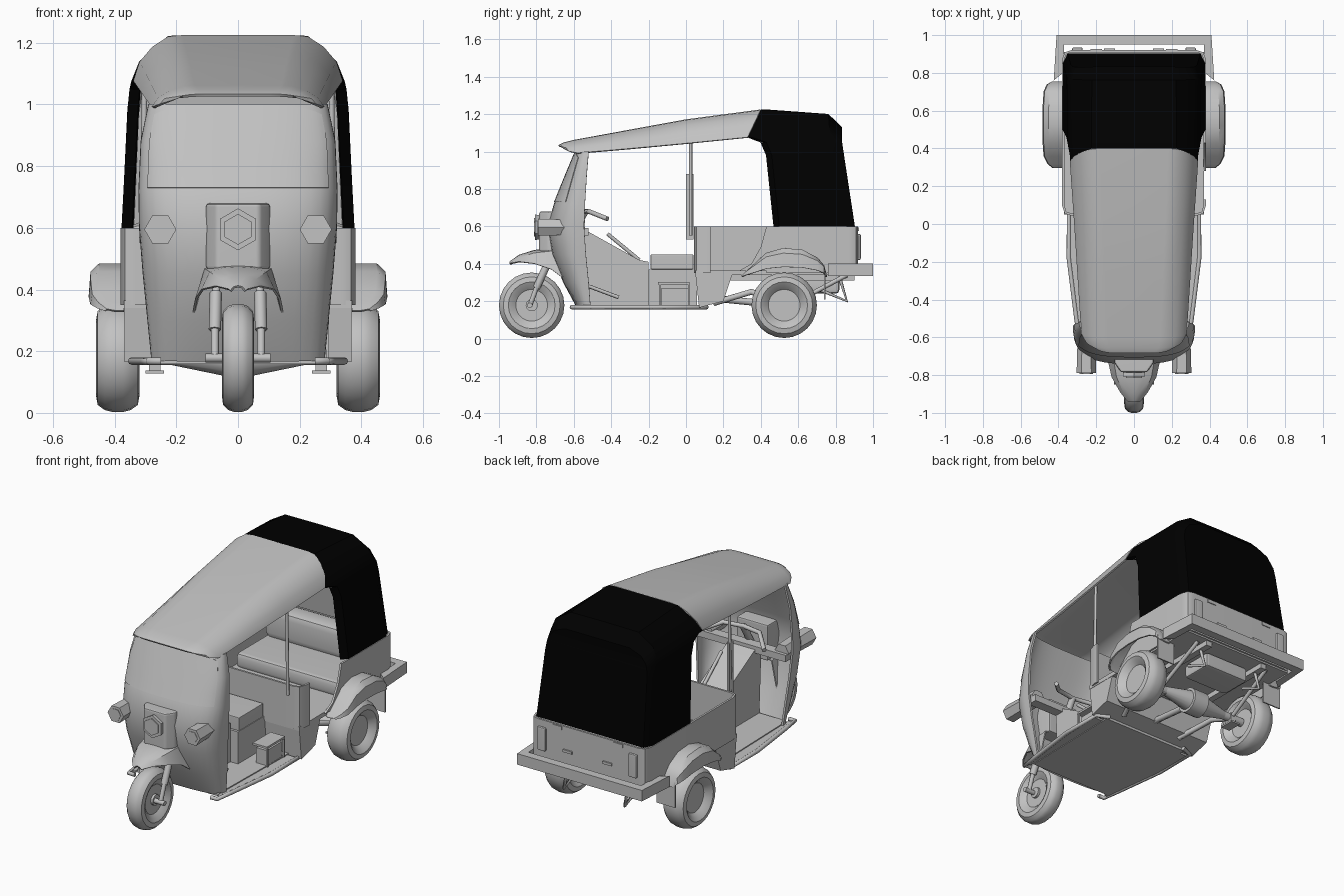
import bpy, bmesh
from math import sin, cos, radians, pi
from mathutils import Matrix

if "Cube" in bpy.data.objects:
    bpy.data.objects.remove(bpy.data.objects["Cube"])

def material(name, value):
    mat = bpy.data.materials.new(name)
    mat.use_nodes = True
    colour = (value, value, value, 1)
    mat.diffuse_color = colour
    mat.node_tree.nodes["Principled BSDF"].inputs["Base Color"].default_value = colour
    return mat

grey, black = material("plain_grey", 0.54), material("canvas_black", 0)
SIDES = (("left", 1), ("right", -1))
parts = []

def finish(name, bm, mat=grey, thick=0, mirror=False, bevel=0):
    bmesh.ops.remove_doubles(bm, verts=bm.verts, dist=0.0001)
    bmesh.ops.recalc_face_normals(bm, faces=bm.faces)
    mesh = bpy.data.meshes.new(name)
    bm.to_mesh(mesh)
    bm.free()
    mesh.materials.append(mat)
    obj = bpy.data.objects.new(name, mesh)
    bpy.context.collection.objects.link(obj)
    if mirror:
        obj.modifiers.new("mirror", 'MIRROR')
    if thick:
        solid = obj.modifiers.new("thickness", 'SOLIDIFY')
        solid.thickness, solid.offset = thick, 0
    if bevel:
        mod = obj.modifiers.new("bevel", 'BEVEL')
        mod.width, mod.segments = bevel, 2
    parts.append(obj)

def sheet(name, columns, mat=grey, thick=0.012, mirror=True):
    bm = bmesh.new()
    grid = [[bm.verts.new(p) for p in column] for column in columns]
    for a, b in zip(grid, grid[1:]):
        for i in range(len(a) - 1):
            bm.faces.new((a[i], a[i + 1], b[i + 1], b[i]))
    finish(name, bm, mat, thick, mirror)

def prism(name, points, axis, low, high, bevel=0):
    bm = bmesh.new()
    place = {'x': lambda p, h: (h, *p), 'z': lambda p, h: (*p, h)}[axis]
    rings = [[bm.verts.new(place(p, h)) for p in points] for h in (low, high)]
    for ring in rings:
        bm.faces.new(ring)
    for i in range(len(points)):
        bm.faces.new((rings[0][i - 1], rings[0][i], rings[1][i], rings[1][i - 1]))
    finish(name, bm, bevel=bevel)

def box(name, x, y, z, bevel=0):
    prism(name, [(x[0], y[0]), (x[1], y[0]), (x[1], y[1]), (x[0], y[1])], 'z', *z, bevel)

def cylinder(name, centre, radius, length, axis='x', sides=16, end_radius=None, spin=0):
    turn = Matrix.Rotation(pi / 2, 4, 'Y' if axis == 'x' else 'X') @ Matrix.Rotation(spin, 4, 'Z')
    bm = bmesh.new()
    bmesh.ops.create_cone(bm, cap_ends=True, segments=sides, radius1=radius, radius2=end_radius or radius,
                          depth=length, matrix=Matrix.Translation(centre) @ turn)
    finish(name, bm)

def tube(name, points, radius):
    curve = bpy.data.curves.new(name, 'CURVE')
    curve.dimensions, curve.bevel_depth, curve.bevel_resolution = '3D', radius, 2
    curve.use_fill_caps = True
    spline = curve.splines.new('POLY')
    spline.points.add(len(points) - 1)
    for point, co in zip(spline.points, points):
        point.co = (*co, 1)
    curve.materials.append(grey)
    bpy.context.collection.objects.link(bpy.data.objects.new(name, curve))

def wheel(name, x, y, half):
    # Tyre and dished rim turned around the axle
    profile = [(0, 0.5), (0.085, 0.5), (0.105, 0.8), (0.125, 1), (0.152, 0.93), (0.169, 0.6), (0.175, 0.25)]
    profile += [(r, -h) for r, h in reversed(profile)]
    columns = []
    for i in range(25):
        a = 2 * pi * i / 24
        columns.append([(x + h * half, y + r * sin(a), 0.178 + r * cos(a)) for r, h in profile])
    sheet(name, columns, thick=0, mirror=False)

wheel("front_wheel", 0, -0.825, 0.052)
cylinder("front_hub", (0, -0.825, 0.178), 0.032, 0.08)
for side, s in SIDES:
    wheel("rear_wheel_" + side, s * 0.39, 0.525, 0.07)

# Front cowl, a rounded shield lofted through height levels: z, half width, front y, rear y
levels = [(0.17, 0.275, -0.58, -0.51), (0.3, 0.288, -0.65, -0.52), (0.45, 0.303, -0.71, -0.535),
          (0.6, 0.315, -0.735, -0.545), (0.72, 0.317, -0.70, -0.54), (0.88, 0.31, -0.635, -0.53), (1.0, 0.285, -0.585, -0.52)]

def cowl(z, degrees, grow=0):
    for low, high in zip(levels, levels[1:]):
        if z <= high[0]:
            break
    f = (z - low[0]) / (high[0] - low[0])
    w, front, rear = (a + (b - a) * f for a, b in zip(low[1:], high[1:]))
    t = radians(degrees)
    return ((w + grow) * sin(t) ** 0.68, rear - (rear - front + grow) * max(cos(t), 0) ** 0.68, z)

angles = [0, 5, 12, 20, 30, 40, 50, 60, 70, 78, 84, 90]
sheet("front_cowl", [[cowl(level[0], a) for level in levels] for a in angles])
sheet("windscreen", [[cowl(z, a * 0.66, 0.008) for z in (0.73, 0.8, 0.88, 0.95, 1.0 - a * a * 0.000004)] for a in angles], thick=0.004)

# Lamps and nose
prism("nose_housing", [(-0.104, -0.62), (-0.104, -0.735), (-0.07, -0.785), (0.07, -0.785), (0.104, -0.735), (0.104, -0.62)], 'z', 0.465, 0.68, 0.012)
cylinder("headlight", (0, -0.785, 0.595), 0.062, 0.045, 'y', 6, 0.068)
cylinder("headlight_lens", (0, -0.805, 0.595), 0.05, 0.018, 'y', 6)
for side, s in SIDES:
    cylinder("side_lamp_" + side, (s * 0.252, -0.665, 0.595), 0.045, 0.25, 'y', 6, 0.052, pi / 6)
    cylinder("side_lamp_lens_" + side, (s * 0.252, -0.787, 0.595), 0.036, 0.012, 'y', 6, spin=pi / 6)

# Front mudguard and fork
guard = [(-0.94, 0.41, 0.03, 0.40), (-0.89, 0.445, 0.07, 0.41), (-0.81, 0.47, 0.115, 0.40), (-0.72, 0.48, 0.135, 0.37), (-0.64, 0.48, 0.147, 0.31)]
sheet("front_mudguard", [[(0, y, t), (w * 0.4, y, t - 0.003), (w * 0.78, y, t - 0.015), (w, y, b)] for y, t, w, b in guard], thick=0.008)
for side, s in SIDES:
    tube("fork_" + side, [(s * 0.075, -0.835, 0.175), (s * 0.075, -0.80, 0.27), (s * 0.07, -0.73, 0.42)], 0.013)
    tube("fork_sleeve_" + side, [(s * 0.075, -0.80, 0.27), (s * 0.072, -0.745, 0.39)], 0.02)
cylinder("front_axle", (0, -0.835, 0.178), 0.014, 0.21)

# Roof, lofted from its front lip to the canopy: y, crown z, crown half width, edge z, edge half width, edge setback
stations = [(-0.68, 1.03, 0.13, 1.022, 0.19, -0.02), (-0.655, 1.043, 0.16, 1.0, 0.25, -0.03), (-0.6, 1.057, 0.175, 0.99, 0.275, -0.02),
            (-0.3, 1.112, 0.19, 1.014, 0.293, 0), (0, 1.167, 0.207, 1.042, 0.312, 0), (0.4, 1.22, 0.225, 1.075, 0.335, 0.07)]
roof = []
for y, top, crown, edge, wide, back in stations:
    at = lambda f, g: (crown + (wide - crown) * f, y - back * g, top + (edge - top) * g)
    roof.append([(0, y, top), (crown * 0.8, y, top), at(0, 0.03), at(0.45, 0.25), at(0.82, 0.58), at(1, 1)])
sheet("roof", roof, thick=0.01)

# Fabric canopy with a front lip turned inward, and its lining
front = [(0, 0.4, 1.222), (0.225, 0.4, 1.22), (0.31, 0.365, 1.142), (0.336, 0.33, 1.075), (0.349, 0.40, 1.05), (0.355, 0.43, 0.98), (0.375, 0.47, 0.6)]
rear = [(0, 0.76, 1.198), (0.222, 0.76, 1.196), (0.318, 0.765, 1.138), (0.343, 0.77, 1.075), (0.349, 0.775, 1.05), (0.356, 0.785, 0.98), (0.374, 0.85, 0.6)]
corner = [(0, 0.83, 1.13), (0.21, 0.83, 1.13), (0.285, 0.828, 1.10), (0.315, 0.828, 1.06), (0.325, 0.833, 1.04), (0.333, 0.842, 0.98), (0.35, 0.90, 0.6)]
centre = [(0, max(y, 0.83), z if i > 1 else corner[0][2]) for i, (x, y, z) in enumerate(corner)]
lip = [(x * (0.91 if i > 3 else 1), y, z) for i, (x, y, z) in enumerate(front)]
behind_lip = [(x, y + 0.03, z) for x, y, z in front]
shell = [behind_lip, rear, corner, centre]
sheet("canopy", [lip] + shell, black, 0.006)
sheet("canopy_lining", [[(x * 0.965, 0.6 + (y - 0.6) * 0.965, 0.6 + (z - 0.6) * 0.97) for x, y, z in col] for col in shell], thick=0)

# Passenger tub with an entry gap on its left side
half = [(-0.33, 0.05), (-0.362, 0.06), (-0.375, 0.10), (-0.375, 0.87), (-0.362, 0.905), (-0.33, 0.915)]
plan = [(0.375, 0.13), (0.375, 0.10), (0.362, 0.06), (0.33, 0.05)] + half
plan += [(-x, y) for x, y in reversed(half[3:])] + [(0.375, 0.43)]
sheet("tub_wall", [[(x, y, z) for z in (0.35, 0.6)] for x, y in plan], thick=0.012, mirror=False)
prism("entry_jamb", [(0.28, 0.36), (0.35, 0.40), (0.40, 0.49), (0.43, 0.6), (0.45, 0.6), (0.45, 0.36)], 'x', 0.369, 0.381)
box("tub_floor", (-0.37, 0.37), (0.05, 0.91), (0.34, 0.365))
prism("tub_base", [(0.07, 0.165), (0.2, 0.2), (0.25, 0.35), (0.05, 0.35)], 'x', -0.368, 0.368)
box("rear_seat_cushion", (-0.355, 0.355), (0.48, 0.82), (0.36, 0.45), 0.025)
box("rear_seat_back", (-0.355, 0.355), (0.74, 0.88), (0.44, 0.62), 0.04)

# Floor, driver seat, tunnel and controls
prism("floor_pan", [(-0.27, -0.56), (0.27, -0.56), (0.285, 0.1), (-0.285, 0.1)], 'z', 0.158, 0.18)
box("driver_seat_base", (-0.14, 0.14), (-0.2, 0.06), (0.17, 0.37))
box("driver_seat", (-0.14, 0.14), (-0.19, 0.04), (0.37, 0.45), 0.006)
prism("tunnel", [(-0.56, 0.17), (-0.58, 0.58), (-0.52, 0.57), (-0.25, 0.42), (-0.2, 0.41), (-0.2, 0.17)], 'x', -0.09, 0.09)
box("dashboard", (-0.29, 0.29), (-0.58, -0.52), (0.55, 0.59))
tube("handlebar", [(-0.22, -0.42, 0.64), (-0.12, -0.52, 0.68), (0, -0.54, 0.68), (0.12, -0.52, 0.68), (0.22, -0.42, 0.64)], 0.013)
tube("steering_column", [(0, -0.54, 0.68), (0, -0.62, 0.54)], 0.02)
tube("gear_lever", [(0.06, -0.25, 0.42), (0.06, -0.42, 0.56)], 0.01)
tube("brake_pedal", [(0.18, -0.36, 0.22), (0.18, -0.52, 0.28)], 0.01)

# Battery tray on the left
box("battery", (0.21, 0.28), (-0.13, 0.01), (0.18, 0.27))
box("battery_lid", (0.2, 0.295), (-0.15, 0.02), (0.29, 0.302))
for y in (-0.145, 0.01):
    box("battery_tray_post", (0.285, 0.295), (y, y + 0.01), (0.18, 0.3))

for side, s in SIDES:
    # Roof posts and step rails
    tube("roof_post_" + side, [(s * 0.31, 0.025, 0.55), (s * 0.303, 0.025, 1.05)], 0.009)
    tube("step_rail_" + side, [(s * x, y, 0.168) for x, y in ((0.25, -0.61), (0.29, -0.61), (0.305, -0.5), (0.345, -0.18), (0.345, 0.08), (0.27, 0.11))], 0.012)
    prism("step_board_" + side, [(s * 0.27, -0.58), (s * 0.295, -0.58), (s * 0.335, -0.18), (s * 0.335, 0.06), (s * 0.27, 0.06)], 'z', 0.162, 0.174)
    # Rear mudguards, an open arch over each wheel that narrows at both ends
    arch = [(0.30, 0.33, 0.43), (0.32, 0.355, 0.455), (0.36, 0.39, 0.475), (0.43, 0.455, 0.48), (0.52, 0.48, 0.48),
            (0.62, 0.472, 0.48), (0.70, 0.43, 0.475), (0.735, 0.39, 0.46), (0.75, 0.33, 0.435)]
    rings = [[(s * 0.37, y, z), (s * (w - 0.03), y, z), (s * (w - 0.005), y, 0.335 + (z - 0.33) * 0.8), (s * w, y, 0.33 + (z - 0.33) * 0.35)] for y, z, w in arch]
    sheet("rear_mudguard_" + side, rings, thick=0.008, mirror=False)
    box("mud_flap_" + side, (s * 0.39 - 0.06, s * 0.39 + 0.06), (0.738, 0.746), (0.21, 0.36))
    # Rear lamps, plates and bumper arms
    box("tail_lamp_" + side, (s * 0.3 - 0.028, s * 0.3 + 0.028), (0.915, 0.935), (0.42, 0.56), 0.009)
    box("rear_reflector_" + side, (s * 0.13 - 0.03, s * 0.13 + 0.03), (0.915, 0.93), (0.45, 0.465))
    box("canopy_hinge_" + side, (s * 0.2 - 0.03, s * 0.2 + 0.03), (0.912, 0.926), (0.575, 0.595))
    prism("bumper_arm_" + side, [(s * 0.37, 0.96), (s * 0.41, 1), (s * 0.425, 0.76), (s * 0.375, 0.80)], 'z', 0.335, 0.4)
    # Rear suspension arms, spring seats and frame rails
    tube("trailing_arm_" + side, [(s * 0.2, 0.15, 0.19), (s * 0.28, 0.35, 0.25), (s * 0.28, 0.525, 0.18)], 0.016)
    tube("rear_strut_" + side, [(s * 0.26, 0.56, 0.18), (s * 0.25, 0.86, 0.34)], 0.012)
    tube("exhaust_stay_" + side, [(s * 0.2, 0.72, 0.26), (s * 0.2, 0.86, 0.2), (s * 0.2, 0.82, 0.33)], 0.01)
    box("spring_seat_" + side, (s * 0.27 - 0.03, s * 0.27 + 0.03), (0.48, 0.57), (0.128, 0.138))
    box("spring_clamp_" + side, (s * 0.27 - 0.018, s * 0.27 + 0.018), (0.5, 0.55), (0.135, 0.2))
    box("frame_rail_" + side, (s * 0.2 - 0.02, s * 0.2 + 0.02), (0.2, 0.9), (0.31, 0.345))
    radii = (0.06, 0.025) if s > 0 else (0.025, 0.06)
    cylinder("axle_cone_" + side, (s * 0.13, 0.525, 0.18), radii[0], 0.17, end_radius=radii[1])
box("rear_bumper", (-0.41, 0.41), (0.95, 1), (0.335, 0.4))
box("post_pad", (-0.312, -0.297), (0, 0.04), (0.53, 0.88))

# Running gear underneath
cylinder("rear_axle", (0, 0.525, 0.18), 0.025, 0.7)
cylinder("differential", (0, 0.525, 0.18), 0.075, 0.1)
tube("drive_shaft", [(0, 0.1, 0.22), (0, 0.5, 0.18)], 0.018)
box("fuel_tank", (-0.15, 0.15), (0.62, 0.82), (0.24, 0.33), 0.02)

# Shading
bpy.ops.object.select_all(action='DESELECT')
for obj in parts:
    obj.select_set(True)
bpy.context.view_layer.objects.active = parts[0]
bpy.ops.object.convert(target='MESH')
bpy.ops.object.shade_smooth_by_angle(angle=radians(32))
for obj in bpy.context.selected_objects:
    obj.modifiers.new("even_shading", 'WEIGHTED_NORMAL').keep_sharp = True
